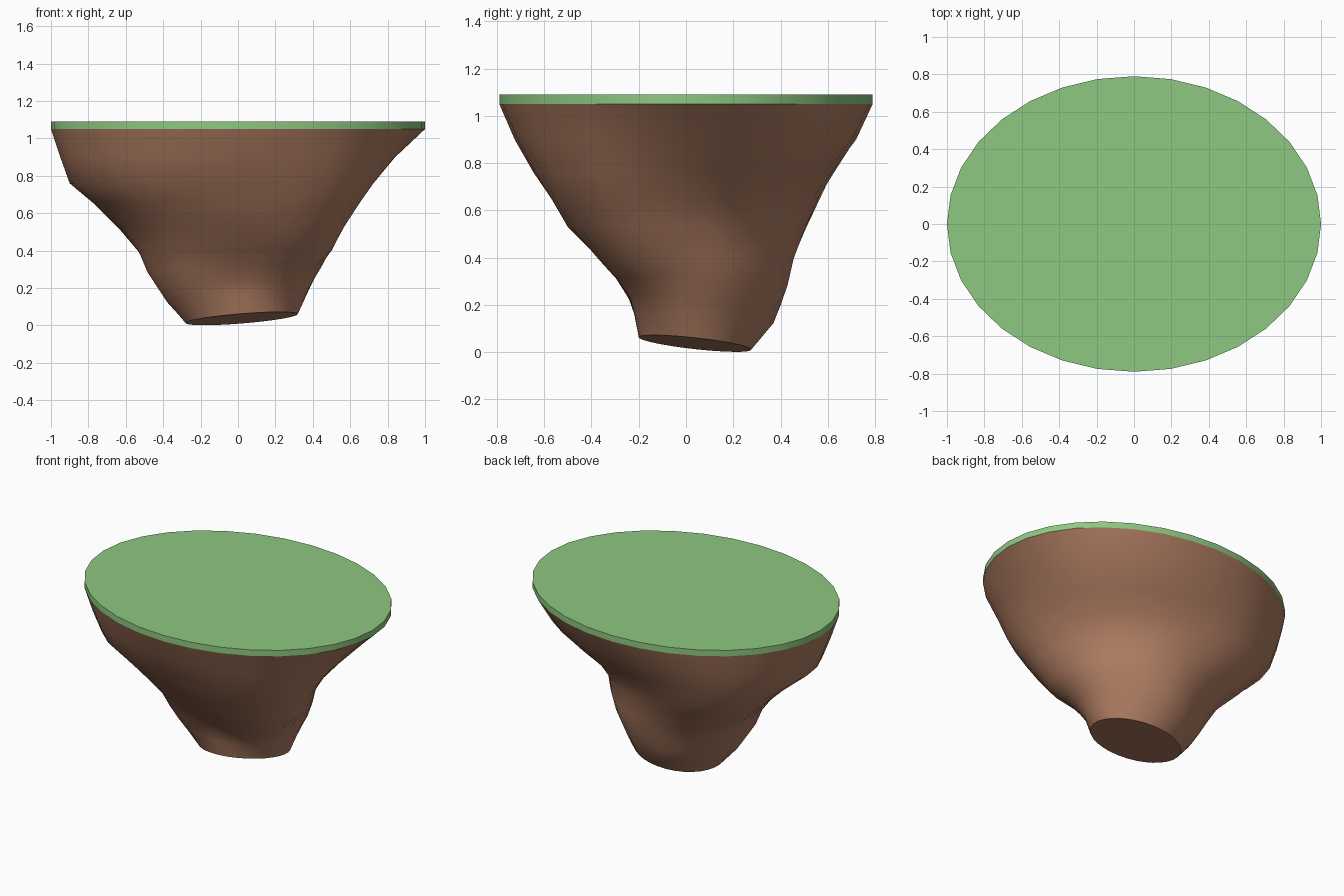
import bpy, bmesh
from math import sin, cos, pi, tau

if "Cube" in bpy.data.objects:
    bpy.data.objects.remove(bpy.data.objects["Cube"])

SIDES = 32
RX, RY = 1.0, 0.79


def material(name, color):
    m = bpy.data.materials.new(name)
    m.diffuse_color = (*color, 1)
    m.use_nodes = True
    m.node_tree.nodes["Principled BSDF"].inputs["Base Color"].default_value = m.diffuse_color
    return m


def loft(name, rings, mat):
    """Skin a stack of rings and close both ends."""
    bm = bmesh.new()
    rows = [[bm.verts.new(p) for p in ring] for ring in rings]
    for a, b in zip(rows, rows[1:]):
        for i in range(SIDES):
            j = (i + 1) % SIDES
            f = bm.faces.new((a[i], a[j], b[j], b[i]))
            f.smooth = True
    bm.faces.new(rows[0])
    bm.faces.new(rows[-1])
    bmesh.ops.recalc_face_normals(bm, faces=bm.faces)
    me = bpy.data.meshes.new(name)
    bm.to_mesh(me)
    bm.free()
    me.materials.append(mat)
    ob = bpy.data.objects.new(name, me)
    bpy.context.collection.objects.link(ob)
    bpy.ops.object.select_all(action='DESELECT')
    ob.select_set(True)
    bpy.context.view_layer.objects.active = ob
    bpy.ops.object.shade_smooth_by_angle(angle=0.7)
    return ob


def periodic(vals, u):
    """Smooth closed Catmull-Rom through evenly spaced values."""
    n = len(vals)
    i = int(u * n)
    t = u * n - i
    a, b, c, d = (vals[(i + k) % n] for k in (-1, 0, 1, 2))
    return b + 0.5 * t * (c - a + t * (2*a - 5*b + 4*c - d + t * (3*(b - c) + d - a)))


def ellipse(z):
    return [(RX * cos(tau * i / SIDES), RY * sin(tau * i / SIDES), z) for i in range(SIDES)]


# reach of the rock in eight directions (from +x counter-clockwise) by height
REACH = [
    (0.15, (.365, .36, .37, .36, .38, .29, .22, .28)),
    (0.22, (.40, .39, .40, .40, .43, .34, .24, .33)),
    (0.30, (.445, .425, .43, .44, .485, .39, .295, .40)),
    (0.40, (.495, .45, .455, .52, .53, .45, .365, .52)),
    (0.53, (.545, .465, .485, .68, .63, .56, .50, .61)),
    (0.65, (.615, .55, .535, .77, .76, .68, .57, .70)),
    (0.76, (.71, .67, .615, .82, .90, .79, .645, .77)),
    (0.90, (.84, .81, .72, .87, .95, .85, .725, .83)),
]
FULL = (1, .9, .79, .9, 1, .9, .79, .9)

# tilted foot of the rock
foot = []
for i in range(SIDES):
    a = tau * i / SIDES
    x, y = .30 * cos(a), .238 * sin(a)
    foot.append((x + .02, y + .038, .037 + .08 * x - .11 * y))

rings = [foot]
for z, reach in REACH:
    factors = [r / f for r, f in zip(reach, FULL)]
    lean = max(0, 1 - z / .45)
    ring = []
    for i in range(SIDES):
        s = periodic(factors, i / SIDES)
        x, y, _ = ellipse(0)[i]
        ring.append((x * s, y * s, z + lean * (.08 * x - .11 * y) * s))
    rings.append(ring)
rings.append(ellipse(1.05))

loft("rock_base", rings, material("rock", (.42, .20, .12)))
loft("grass_top", [ellipse(1.05), ellipse(1.09)], material("grass", (.27, .58, .22)))
